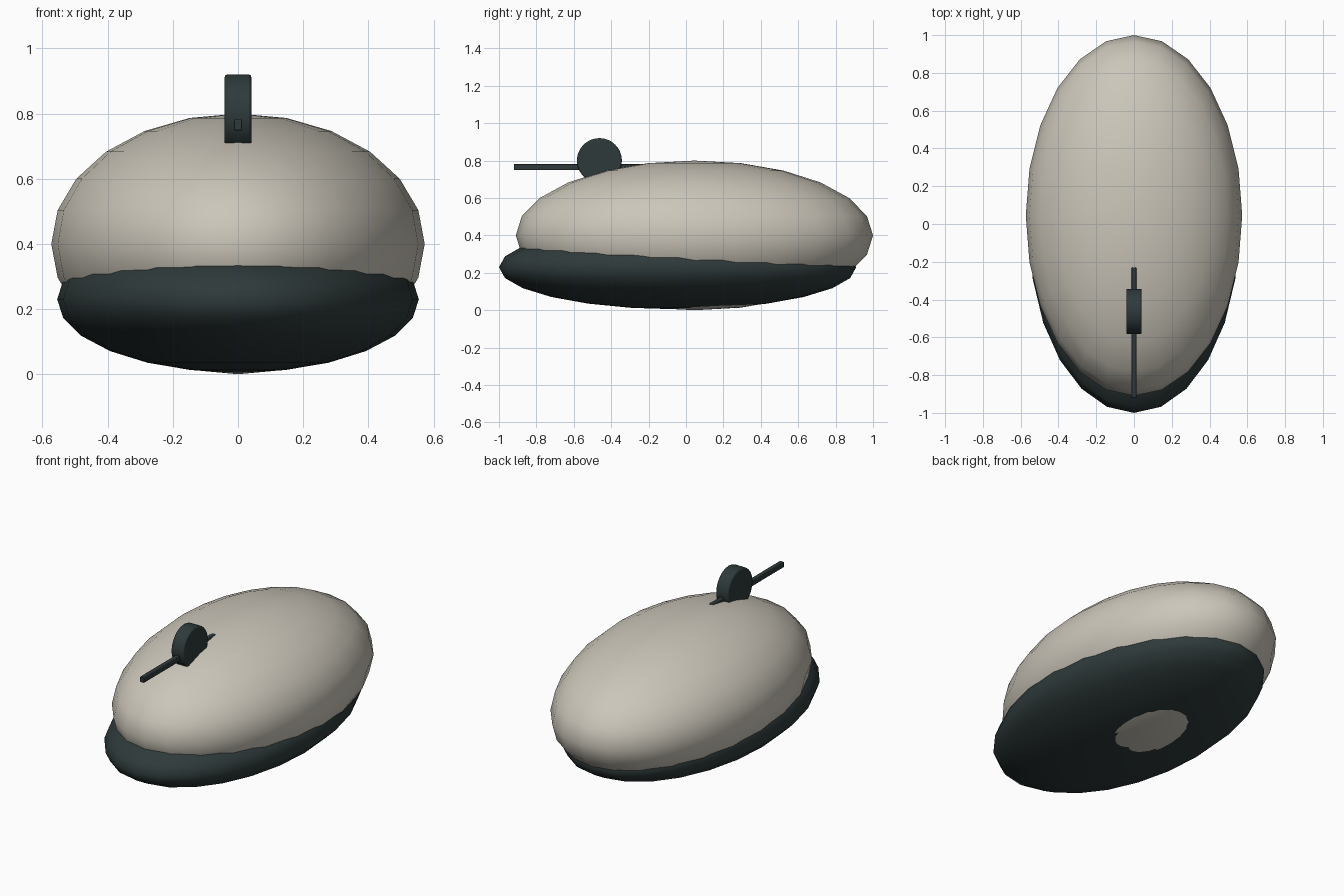
import bpy
import math

if "Cube" in bpy.data.objects:
    bpy.data.objects.remove(bpy.data.objects["Cube"])


def material(name, rgb):
    m = bpy.data.materials.new(name)
    m.use_nodes = True
    m.diffuse_color = (*rgb, 1)
    m.node_tree.nodes["Principled BSDF"].inputs["Base Color"].default_value = (*rgb, 1)
    return m


def finish(name, mat, scale=None, bevel=0):
    ob = bpy.context.object
    ob.name = name
    if scale:
        ob.scale = scale
    bpy.ops.object.transform_apply(location=False, rotation=True, scale=True)
    ob.data.materials.append(mat)
    if bevel:
        b = ob.modifiers.new("soft_edges", "BEVEL")
        b.width = bevel
        b.segments = 2
        b.limit_method = "ANGLE"
    return ob


def shell(name, mat, y, z, scale):
    bpy.ops.mesh.primitive_uv_sphere_add(segments=24, ring_count=12, radius=1, location=(0, y, z))
    finish(name, mat, scale)
    bpy.ops.object.shade_smooth()


warm_grey = material("warm_grey", (0.60, 0.565, 0.49))
dark_slate = material("dark_slate", (0.028, 0.042, 0.043))

# Overlapping body shells
shell("upper_shell", warm_grey, 0.045, 0.40, (0.573, 0.955, 0.40))
shell("lower_shell", dark_slate, -0.045, 0.23, (0.555, 0.955, 0.225))

# Scroll wheel, turning about x
bpy.ops.mesh.primitive_cylinder_add(vertices=48, radius=0.12, depth=0.082,
                                    location=(0, -0.463, 0.80), rotation=(0, math.pi / 2, 0))
finish("scroll_wheel", dark_slate, bevel=0.008)
bpy.ops.object.shade_smooth_by_angle(angle=math.radians(35))

# Thin bar through the wheel, sinking into the upper shell
bpy.ops.mesh.primitive_cube_add(size=1, location=(0, -0.463, 0.765))
finish("cable_bar", dark_slate, (0.026, 0.915, 0.033), bevel=0.003)
bpy.ops.object.shade_smooth_by_angle(angle=math.radians(35))
